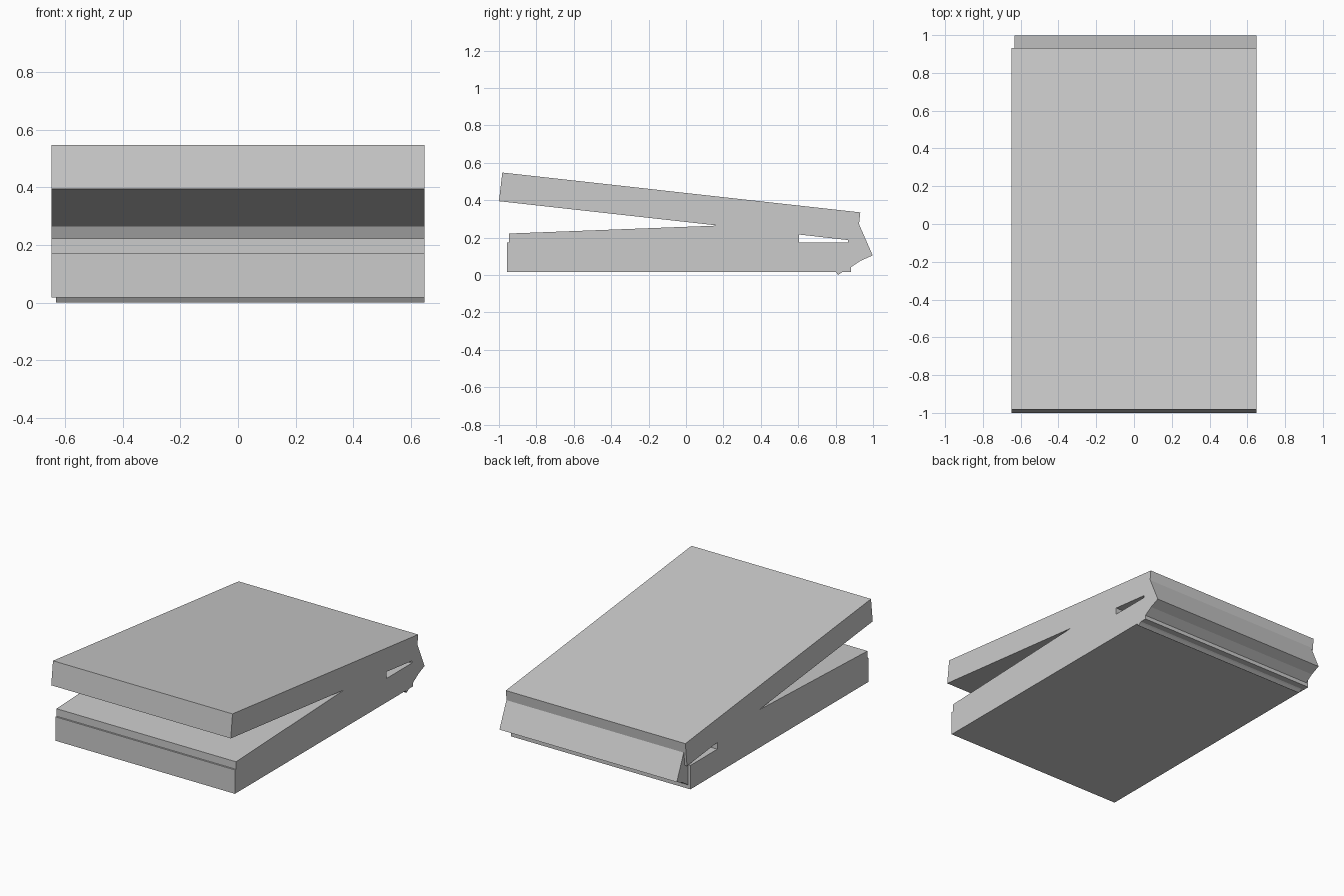
import bpy, bmesh

if "Cube" in bpy.data.objects:
    bpy.data.objects.remove(bpy.data.objects["Cube"])


def extrude_profile(name, profile, x0, x1):
    """Solid made by sweeping a (y, z) outline along x."""
    bm = bmesh.new()
    face = bm.faces.new([bm.verts.new((x0, y, z)) for y, z in profile])
    swept = bmesh.ops.extrude_face_region(bm, geom=[face])["geom"]
    verts = [g for g in swept if isinstance(g, bmesh.types.BMVert)]
    bmesh.ops.translate(bm, vec=(x1 - x0, 0, 0), verts=verts)
    bmesh.ops.recalc_face_normals(bm, faces=bm.faces)
    mesh = bpy.data.meshes.new(name)
    bm.to_mesh(mesh)
    bm.free()
    obj = bpy.data.objects.new(name, mesh)
    bpy.context.collection.objects.link(obj)
    return obj


W = 0.648

# tilted upper slab
extrude_profile("upper_slab", [(-0.982, 0.548), (-1.0, 0.395),
                               (0.915, 0.182), (0.932, 0.335)], -W, W)

# flat lower slab
extrude_profile("lower_slab", [(-0.957, 0.017), (0.881, 0.017),
                               (0.881, 0.173), (-0.957, 0.173)], -W, W)

# wedge between the slabs
extrude_profile("middle_wedge", [(-0.946, 0.173), (0.603, 0.173),
                                 (0.603, 0.281), (-0.946, 0.222)], -W, W)

# bent spine, set in slightly at the left end, with a lip below the lower slab
extrude_profile("spine", [(0.866, 0.195), (0.926, 0.27), (0.998, 0.105),
                          (0.935, 0.077), (0.881, 0.042), (0.83, 0.012),
                          (0.813, 0.0), (0.8, 0.02), (0.86, 0.06),
                          (0.868, 0.165)], -0.632, W)
